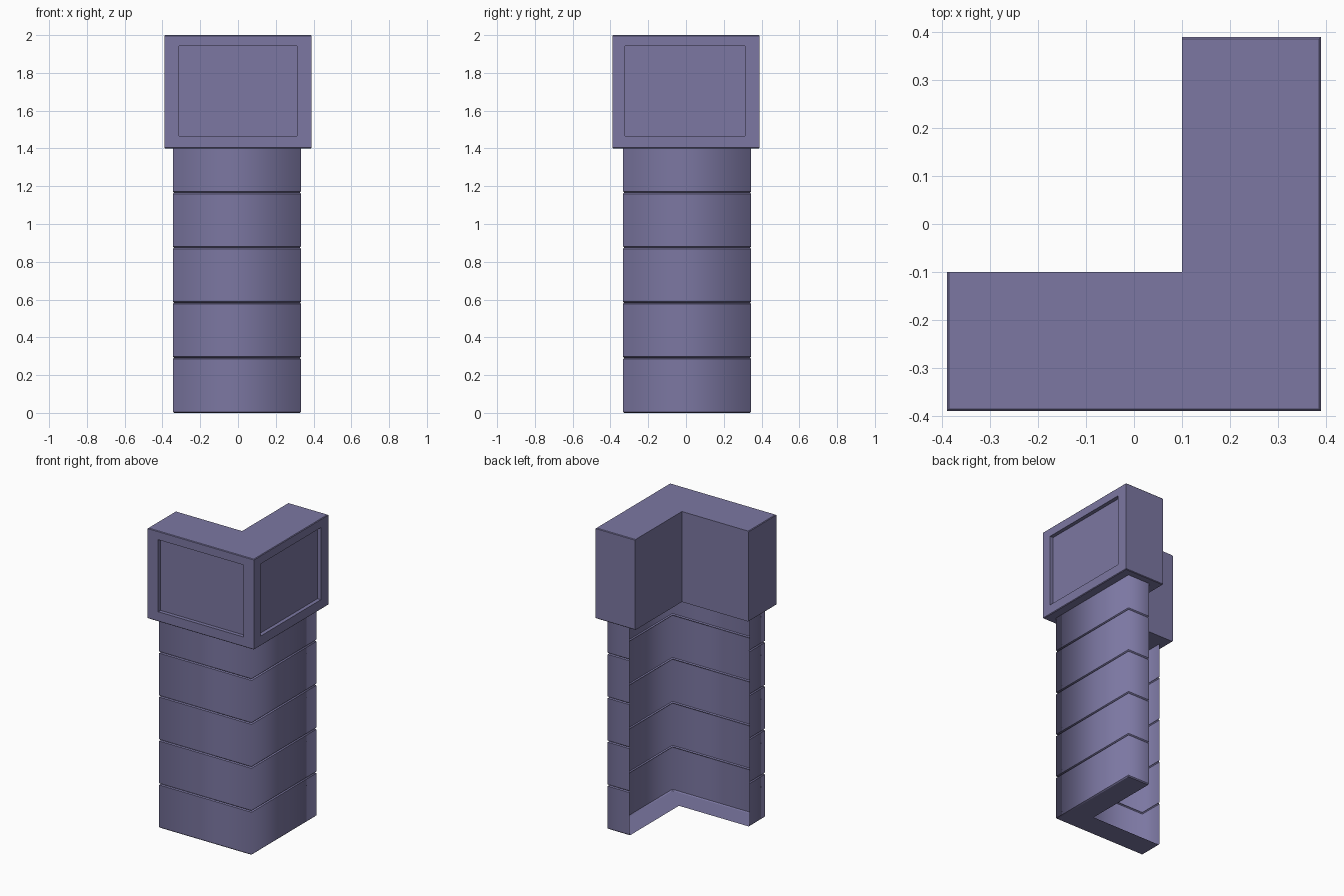
import bpy
import bmesh
from mathutils import Vector

cube = bpy.data.objects.get("Cube")
if cube:
    bpy.data.objects.remove(cube, do_unlink=True)

COLOR = (0.20, 0.185, 0.36, 1)
paint = bpy.data.materials.new("dusty_violet")
paint.use_nodes = True
paint.diffuse_color = COLOR
bsdf = next(n for n in paint.node_tree.nodes if n.type == "BSDF_PRINCIPLED")
bsdf.inputs["Base Color"].default_value = COLOR


def finish(bm, name):
    mesh = bpy.data.meshes.new(name)
    bm.to_mesh(mesh)
    bm.free()
    mesh.materials.append(paint)
    obj = bpy.data.objects.new(name, mesh)
    bpy.context.collection.objects.link(obj)
    return obj


# Segmented corner column: an outer skin with end returns, open on the inner side
LEFT, FRONT, RIGHT, BACK = -0.345, -0.333, 0.333, 0.345
INNER = 0.173
TOP = 1.405
PITCH = 0.2915
GROOVE = 0.006


def outline(inset):
    l, f, r, b = LEFT + inset, FRONT + inset, RIGHT - inset, BACK - inset
    return [(l, -INNER), (l, f), (r, f), (r, b), (INNER, b)]


levels = [(0, GROOVE), (GROOVE, 0)]
for i in range(1, 5):
    z = i * PITCH
    levels += [(z - GROOVE, 0), (z, GROOVE), (z + GROOVE, 0)]
levels.append((TOP, 0))

bm = bmesh.new()
rings = [[bm.verts.new((x, y, z)) for x, y in outline(inset)] for z, inset in levels]
for low, high in zip(rings, rings[1:]):
    for j in range(len(low) - 1):
        face = bm.faces.new((low[j], low[j + 1], high[j + 1], high[j]))
        face.smooth = True
for ring in rings:
    for a, b in zip(ring, ring[1:]):
        bm.edges.get((a, b)).smooth = False

# L-shaped floor of the column
corner = bm.verts.new((INNER, -INNER, 0))
bm.faces.new([corner] + rings[0][::-1])
finish(bm, "column_shell")


# Solid L-shaped head with softly bevelled outer edges
H, N = 0.39, 0.10
Z0, Z1 = 1.40, 2.0
bm = bmesh.new()
points = [(-H, -H), (H, -H), (H, H), (N, H), (N, -N), (-H, -N)]
base = bm.faces.new([bm.verts.new((x, y, Z0)) for x, y in points])
extruded = bmesh.ops.extrude_face_region(bm, geom=[base], use_keep_orig=True)
bmesh.ops.translate(bm, vec=(0, 0, Z1 - Z0),
                    verts=[g for g in extruded["geom"] if isinstance(g, bmesh.types.BMVert)])
bmesh.ops.recalc_face_normals(bm, faces=bm.faces[:])


def is_outer(edge):
    mid = (edge.verts[0].co + edge.verts[1].co) / 2
    flat = abs(edge.verts[0].co.z - edge.verts[1].co.z) < 0.01
    return flat and max(abs(mid.x), abs(mid.y)) > H - 0.001


bmesh.ops.bevel(bm, geom=[e for e in bm.edges if is_outer(e)],
                offset=0.004, segments=1, affect="EDGES")


# Recessed display panels on the front and the right side
def recess(direction, axis, low, high, depth=0.025):
    bm.normal_update()
    face = max((f for f in bm.faces if f.normal.dot(direction) > 0.99
                and f.calc_center_median().dot(direction) > H - 0.01),
               key=lambda f: f.calc_area())
    bmesh.ops.inset_individual(bm, faces=[face], thickness=0.06)
    for v in face.verts:
        v.co[axis] = high if v.co[axis] > 0 else low
        v.co.z = 1.943 if v.co.z > 1.7 else 1.465
    panel = bmesh.ops.extrude_discrete_faces(bm, faces=[face])["faces"][0]
    bmesh.ops.translate(bm, verts=panel.verts[:], vec=-direction * depth)


recess(Vector((0, -1, 0)), 0, -0.313, 0.313)
recess(Vector((1, 0, 0)), 1, -0.323, 0.313)
bmesh.ops.recalc_face_normals(bm, faces=bm.faces[:])
finish(bm, "column_head")
